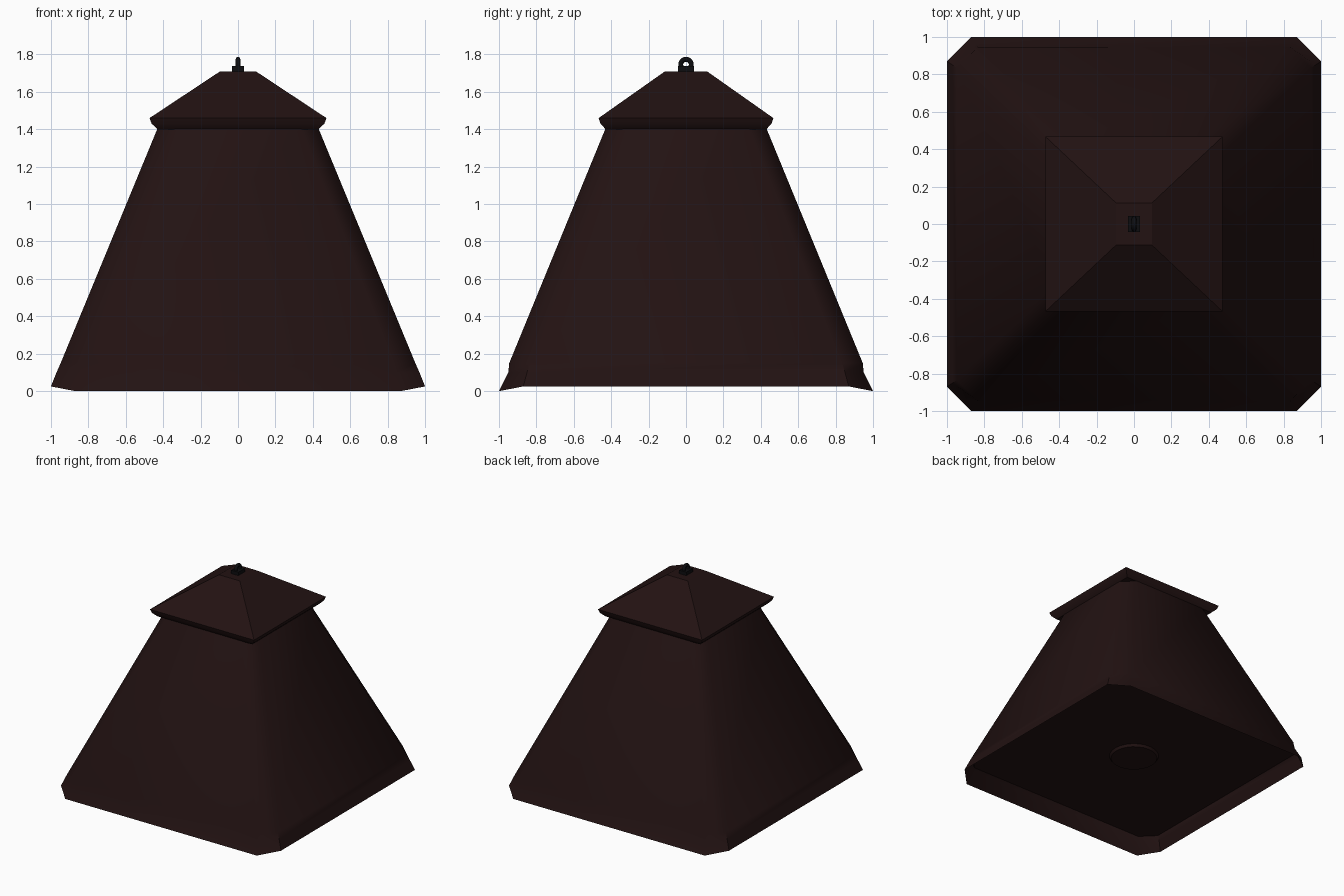
import bpy, bmesh, math
from mathutils import Matrix, Vector

if "Cube" in bpy.data.objects:
    bpy.data.objects.remove(bpy.data.objects["Cube"])


def material(name, rgb):
    m = bpy.data.materials.new(name)
    m.diffuse_color = (*rgb, 1)
    m.use_nodes = True
    m.node_tree.nodes["Principled BSDF"].inputs["Base Color"].default_value = m.diffuse_color
    return m


brown = material("dark_brown", (0.016, 0.006, 0.006))
black = material("black_iron", (0.004, 0.004, 0.005))


def finish(name, bm, mat, angle=30):
    bmesh.ops.remove_doubles(bm, verts=bm.verts, dist=0.0005)
    bmesh.ops.recalc_face_normals(bm, faces=bm.faces)
    me = bpy.data.meshes.new(name)
    bm.to_mesh(me)
    bm.free()
    ob = bpy.data.objects.new(name, me)
    bpy.context.collection.objects.link(ob)
    me.materials.append(mat)
    bpy.ops.object.select_all(action='DESELECT')
    ob.select_set(True)
    bpy.context.view_layer.objects.active = ob
    bpy.ops.object.shade_smooth_by_angle(angle=math.radians(angle))
    return ob


# Side profiles, bottom to top: (half depth, half width up to the corner chamfer, z)
PROFILE = {
    0: [(1, .87, 0), (.95, .84, .1), (.945, .835, .15), (.43, .335, 1.405)],
    1: [(1, .87, .025), (.97, .85, .1), (.948, .835, .15), (.43, .335, 1.405)],
}

# Shade: four flat sides with a flared bottom rail and chamfered corners
bm = bmesh.new()
for k in range(4):
    rot = Matrix.Rotation(math.pi / 2 * k, 3, 'Z')
    prof, nxt = PROFILE[k % 2], PROFILE[(k + 1) % 2]
    for i in range(3):
        (h0, u0, z0), (h1, u1, z1) = prof[i], prof[i + 1]
        (g0, w0, y0), (g1, w1, y1) = nxt[i], nxt[i + 1]
        side = [(-u0, -h0, z0), (u0, -h0, z0), (u1, -h1, z1), (-u1, -h1, z1)]
        corner = [(u0, -h0, z0), (g0, -w0, y0), (g1, -w1, y1), (u1, -h1, z1)]
        for pts in (side, corner):
            bm.faces.new([bm.verts.new(rot @ Vector(p)) for p in pts])
finish("shade", bm, brown, 45)

# Bottom plate inside the rail
bm = bmesh.new()
pts = []
for k in range(4):
    rot = Matrix.Rotation(math.pi / 2 * k, 3, 'Z')
    pts += [bm.verts.new(rot @ Vector((s * .835, -.945, .135))) for s in (-1, 1)]
bm.faces.new(pts)
finish("bottom_plate", bm, brown)

# Round lamp cover set into the plate
bm = bmesh.new()
bmesh.ops.create_cone(bm, cap_ends=True, segments=24, radius1=.18, radius2=.2,
                      depth=.03, matrix=Matrix.Translation((0, 0, .13)))
finish("lamp_cover", bm, brown)

# Roof cap lofted from rectangles
bm = bmesh.new()
rings = []
for x, y, z in [(.43, .43, 1.40), (.462, .457, 1.43), (.473, .467, 1.46), (.095, .112, 1.71)]:
    rings.append([bm.verts.new((sx * x, sy * y, z))
                  for sx, sy in ((-1, -1), (1, -1), (1, 1), (-1, 1))])
for r, s in zip(rings, rings[1:]):
    for i in range(4):
        j = (i + 1) % 4
        bm.faces.new((r[i], r[j], s[j], s[i]))
bm.faces.new(rings[-1])
bm.faces.new(rings[0][::-1])
finish("roof_cap", bm, brown, 30)

# Hanger base block
bm = bmesh.new()
bmesh.ops.create_cube(bm, size=1, matrix=Matrix.Translation((0, 0, 1.72))
                      @ Matrix.Diagonal((.065, .085, .035, 1)))
finish("hanger_base", bm, black)

# Hanger loop
bpy.ops.mesh.primitive_torus_add(major_radius=.028, minor_radius=.013, major_segments=20,
                                 minor_segments=8, location=(0, 0, 1.746),
                                 rotation=(0, math.pi / 2, 0))
loop = bpy.context.object
loop.name = "hanger_loop"
loop.data.materials.append(black)
bpy.ops.object.shade_smooth()
